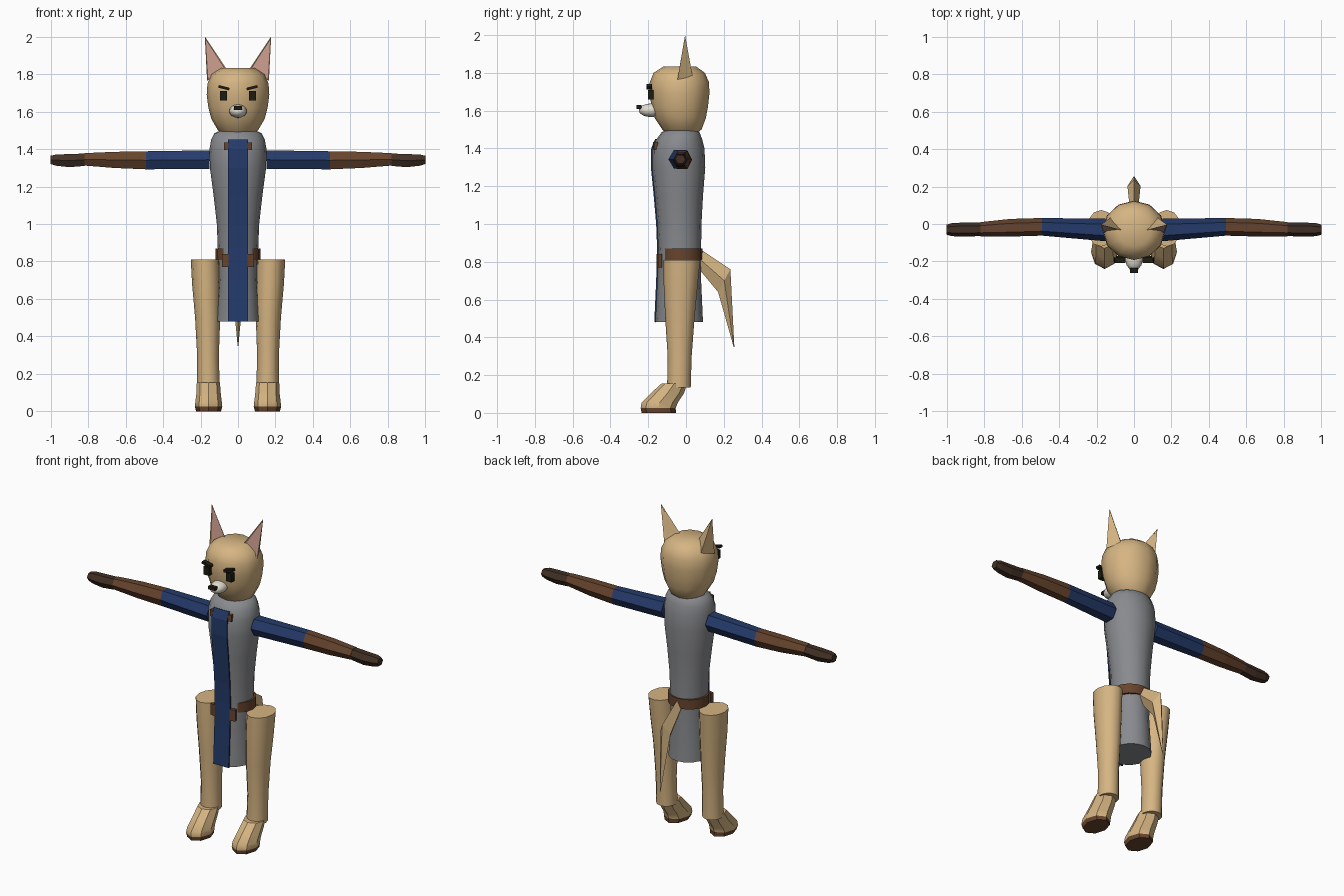
import bpy
import bmesh
from math import cos, sin, pi, radians
from mathutils import Vector

if "Cube" in bpy.data.objects:
    bpy.data.objects.remove(bpy.data.objects["Cube"])


def colour(name, r, g, b):
    m = bpy.data.materials.new(name)
    m.use_nodes = True
    m.diffuse_color = (r, g, b, 1)
    shader = m.node_tree.nodes["Principled BSDF"]
    shader.inputs["Base Color"].default_value = (r, g, b, 1)
    shader.inputs["Roughness"].default_value = 0.8
    return m


TAN = colour("tan fur", .67, .46, .225)
GREY = colour("grey cloth", .25, .255, .27)
BLUE = colour("navy cloth", .018, .043, .145)
BROWN = colour("brown leather", .135, .058, .026)
DARK = colour("dark brown leather", .055, .03, .018)
WHITE = colour("off white muzzle", .75, .71, .62)
PINK = colour("pink inner ear", .56, .31, .25)
BLACK = colour("black", .012, .012, .006)


def finish(name, bm, mats, smooth=None):
    bmesh.ops.recalc_face_normals(bm, faces=bm.faces)
    mesh = bpy.data.meshes.new(name)
    bm.to_mesh(mesh)
    bm.free()
    for m in mats:
        mesh.materials.append(m)
    ob = bpy.data.objects.new(name, mesh)
    bpy.context.collection.objects.link(ob)
    if smooth:
        bpy.ops.object.select_all(action='DESELECT')
        ob.select_set(True)
        bpy.context.view_layer.objects.active = ob
        bpy.ops.object.shade_smooth_by_angle(angle=radians(smooth))
    return ob


def loft(name, rings, mats, smooth=None, rule=None):
    """Skin rings of points, cap both ends; rule picks a material from a face centre."""
    bm = bmesh.new()
    loops = [[bm.verts.new(p) for p in ring] for ring in rings]
    n = len(loops[0])
    for a, b in zip(loops, loops[1:]):
        for i in range(n):
            j = (i + 1) % n
            bm.faces.new((a[i], a[j], b[j], b[i]))
    bm.faces.new(loops[0])
    bm.faces.new(loops[-1])
    if rule:
        for f in bm.faces:
            f.material_index = rule(f.calc_center_median())
    return finish(name, bm, mats, smooth)


def level(z, rx, front, back, n=16, x=0):
    """Horizontal oval ring between a front and a back y."""
    cy, ry = (front + back) / 2, (back - front) / 2
    return [(x + rx * sin(2 * pi * i / n), cy + ry * cos(2 * pi * i / n), z) for i in range(n)]


def upright(x, y, z, ry, rz, n=6):
    """Ring facing along x."""
    k = cos(pi / n)
    return [(x, y + ry * cos(2 * pi * i / n), z + rz / k * sin(2 * pi * i / n)) for i in range(n)]


def box(name, centre, size, mat, tilt=0, turn=0):
    bm = bmesh.new()
    bmesh.ops.create_cube(bm, size=1)
    bmesh.ops.scale(bm, vec=size, verts=bm.verts)
    ob = finish(name, bm, [mat])
    ob.location = centre
    ob.rotation_euler = (0, tilt, turn)
    return ob


# Tunic: z, half width, front y, back y
tunic = [(.48, .118, -.16, .09), (.7, .103, -.15, .08), (.87, .108, -.145, .08),
         (1, .113, -.15, .082), (1.15, .13, -.163, .09), (1.3, .15, -.178, .102),
         (1.4, .152, -.176, .098), (1.45, .143, -.155, .085), (1.485, .125, -.13, .072),
         (1.5, .09, -.1, .05)]
loft("tunic", [level(*t) for t in tunic], [GREY], 50)

# Belt, low at the front
belt = [level(.81, .12, -.14, .087), level(.87, .12, -.14, .087)]
loft("belt", belt, [BROWN], 40)
for s, side in ((1, "left"), (-1, "right")):
    box(side + "_belt_end", (s * .065, -.142, .805), (.035, .02, .07), BROWN, turn=s * .25)
    box(side + "_collar_strap", (s * .06, -.162, 1.415), (.025, .02, .04), BROWN, turn=s * .25)

# Hanging front panel following the tunic
bm = bmesh.new()
rows = [[bm.verts.new((x, front - .004, z)) for x in (-.053, .053)]
        for z, _, front, _ in tunic[:-2]]
for a, b in zip(rows, rows[1:]):
    bm.faces.new((a[0], a[1], b[1], b[0]))
panel = finish("front_panel", bm, [BLUE])
thick = panel.modifiers.new("thickness", 'SOLIDIFY')
thick.thickness = .008
thick.offset = 0

# Head
head = [(1.475, .075, -.1, .055), (1.5, .107, -.125, .082), (1.56, .142, -.165, .105),
        (1.62, .158, -.183, .116), (1.69, .167, -.192, .124), (1.75, .163, -.192, .122),
        (1.8, .14, -.172, .1), (1.833, .088, -.12, .055)]
loft("head", [level(*h, n=12) for h in head], [TAN], 40)

# Muzzle and nose
bm = bmesh.new()
bmesh.ops.create_uvsphere(bm, u_segments=12, v_segments=8, radius=1)
bmesh.ops.scale(bm, vec=(.047, .065, .036), verts=bm.verts)
bmesh.ops.translate(bm, vec=(0, -.185, 1.602), verts=bm.verts)
finish("muzzle", bm, [WHITE], 60)
box("nose", (0, -.248, 1.619), (.045, .026, .02), BLACK)

for s, side in ((1, "left"), (-1, "right")):
    # Eyes and brows
    box(side + "_eye", (s * .077, -.186, 1.684), (.037, .03, .052), BLACK)
    box(side + "_brow", (s * .075, -.194, 1.727), (.06, .03, .014), BLACK, tilt=-s * .25)

    # Ear: hollow-fronted pyramid with an inset pink face
    bm = bmesh.new()
    inner, outer, back, tip = [bm.verts.new((s * x, y, z)) for x, y, z in
                               ((.06, -.035, 1.825), (.165, -.045, 1.765),
                                (.125, .035, 1.78), (.177, -.005, 2.0))]
    front_face = bm.faces.new((inner, outer, tip))
    bm.faces.new((outer, back, tip))
    bm.faces.new((back, inner, tip))
    bm.faces.new((inner, back, outer))
    bmesh.ops.recalc_face_normals(bm, faces=bm.faces)
    bmesh.ops.inset_individual(bm, faces=[front_face], thickness=.009, depth=-.004)
    front_face.material_index = 1
    finish(side + "_ear", bm, [TAN, PINK])

    # Arm sections
    arm = [(.152, -.032, 1.343, .06, .05), (.492, -.015, 1.34, .047, .048),
           (.66, -.02, 1.342, .047, .043), (.82, -.028, 1.345, .038, .033)]
    hand = [(.82, -.028, 1.343, .036, .033), (.9, -.03, 1.338, .038, .035),
            (.97, -.03, 1.341, .035, .03), (1.0, -.03, 1.342, .027, .022)]
    for name, part, mat in (("sleeve", arm[:2], BLUE), ("forearm", arm[1:], BROWN),
                            ("hand", hand, DARK)):
        loft(side + "_" + name, [upright(s * x, *r) for x, *r in part], [mat])

    # Leg: z, half width, front y, back y, centre x
    leg = [(.135, .06, -.1, .025, .158), (.3, .058, -.097, .03, .16),
           (.5, .067, -.11, .045, .162), (.68, .075, -.118, .062, .17),
           (.81, .077, -.12, .075, .175)]
    loft(side + "_leg", [level(z, rx, f, b, 12, s * x) for z, rx, f, b, x in leg], [TAN], 40)

    # Foot slanting forward, with a leather sole
    foot = [(0, .066, -.235, -.052, .157), (.025, .073, -.24, -.055, .157),
            (.055, .07, -.235, -.043, .157), (.105, .064, -.185, -.01, .157),
            (.155, .062, -.13, .005, .158)]
    loft(side + "_foot", [level(z, rx, f, b, 8, s * x) for z, rx, f, b, x in foot],
         [TAN, BROWN], 35, lambda c: int(c.z < .02))

# Tail: diamond sections bent downward
tail = [((.085, .86), (.07, .76), .022), ((.235, .76), (.17, .64), .035),
        ((.256, .35), (.252, .35), .002)]
rings = []
for top, low, w in tail:
    my, mz = (top[0] + low[0]) / 2, (top[1] + low[1]) / 2
    rings.append([(0, *top), (w, my, mz), (0, *low), (-w, my, mz)])
loft("tail", rings, [TAN])
